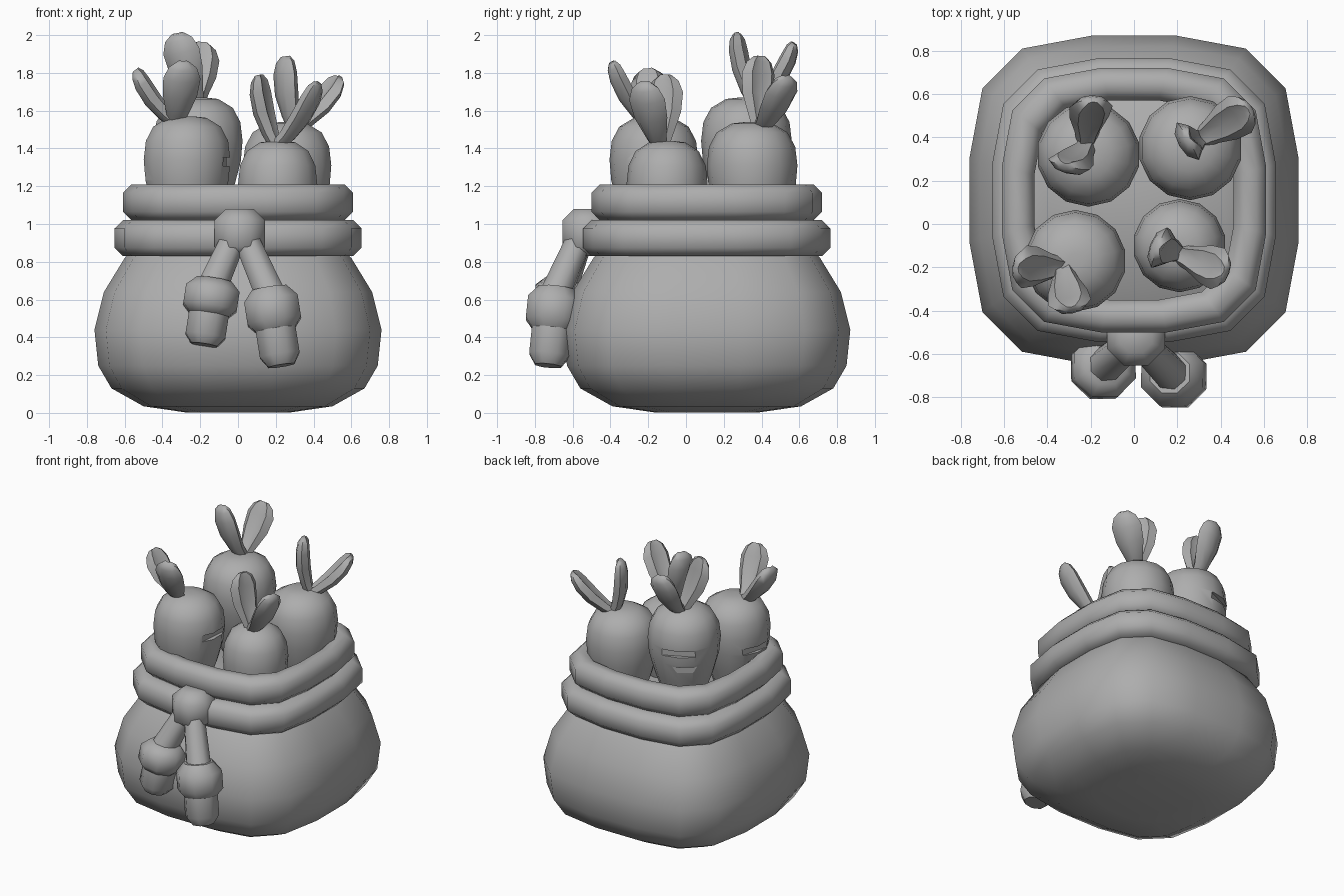
import bpy, bmesh, math
from mathutils import Vector

if "Cube" in bpy.data.objects:
    bpy.data.objects.remove(bpy.data.objects["Cube"])

grey = bpy.data.materials.new("plain_grey")
grey.use_nodes = True
grey.diffuse_color = (0.42, 0.42, 0.42, 1)
grey.node_tree.nodes["Principled BSDF"].inputs["Base Color"].default_value = (0.42, 0.42, 0.42, 1)
BAG_Y = 0.11


def loft(name, rings, loop=False, angle=50):
    """Skin a list of equal-length rings; close the ends, or join last to first."""
    bm = bmesh.new()
    vs = [[bm.verts.new(p) for p in ring] for ring in rings]
    n = len(vs[0])
    pairs = list(zip(vs, vs[1:])) + ([(vs[-1], vs[0])] if loop else [])
    for a, b in pairs:
        for i in range(n):
            j = (i + 1) % n
            bm.faces.new((a[i], a[j], b[j], b[i]))
    if not loop:
        bm.faces.new(vs[0][::-1])
        bm.faces.new(vs[-1])
    bmesh.ops.recalc_face_normals(bm, faces=bm.faces)
    mesh = bpy.data.meshes.new(name)
    bm.to_mesh(mesh)
    bm.free()
    mesh.materials.append(grey)
    ob = bpy.data.objects.new(name, mesh)
    bpy.context.collection.objects.link(ob)
    bpy.ops.object.select_all(action="DESELECT")
    ob.select_set(True)
    bpy.context.view_layer.objects.active = ob
    bpy.ops.object.shade_smooth_by_angle(angle=math.radians(angle))
    return ob


def square_ring(half, z):
    """Rounded square of sixteen points."""
    corner = [(1, -0.25), (1, 0.25), (0.92, 0.68), (0.68, 0.92)]
    pts = []
    for k in range(4):
        for x, y in corner:
            for _ in range(k):
                x, y = -y, x
            pts.append((x * half, y * half + BAG_Y, z))
    return pts


def tube(name, path, radii, sides=8, angle=50):
    """Round rings along a path."""
    path = [Vector(p) for p in path]
    rings = []
    for i, p in enumerate(path):
        d = (path[min(i + 1, len(path) - 1)] - path[max(i - 1, 0)]).normalized()
        u = d.cross((0, 1, 0)).normalized()
        v = d.cross(u)
        turns = [2 * math.pi * (k + 0.5) / sides for k in range(sides)]
        rings.append([p + (u * math.cos(t) + v * math.sin(t)) * radii[i] for t in turns])
    return loft(name, rings, angle=angle)


# Sack body, closed beneath the rolled rim
sack = [(0.28, 0.003), (0.5, 0.035), (0.67, 0.13), (0.74, 0.25), (0.76, 0.44),
        (0.71, 0.64), (0.6, 0.82), (0.5, 0.93)]
loft("sack", [square_ring(h, z) for h, z in sack])


# Two rolled rim bands
def band(name, outer, inner, low, high):
    c = 0.045
    section = [(outer, low + c), (outer, high - c), (outer - c, high), (inner + c, high),
               (inner, high - c), (inner, low + c), (inner + c, low), (outer - c, low)]
    loft(name, [square_ring(h, z) for h, z in section], loop=True, angle=60)


band("lower_rim_band", 0.655, 0.46, 0.83, 1.02)
band("upper_rim_band", 0.61, 0.46, 1.02, 1.21)


# Root vegetables: rounded shoulders tapering down into the sack
def root(name, x, y, top, r):
    profile = [(0.5, -0.68), (0.8, -0.48), (0.96, -0.34), (1, -0.23), (0.95, -0.13),
               (0.78, -0.055), (0.45, -0.008), (0.15, 0)]
    path = [(x, y, top + z) for _, z in profile]
    return tube(name, path, [r * k for k, _ in profile], sides=14)


# Shallow notches cut across a root
def notch(ob, x, y, z, r, degrees):
    a = math.radians(degrees)
    bpy.ops.mesh.primitive_cube_add(size=1, location=(x + math.cos(a) * r, y + math.sin(a) * r, z),
                                    rotation=(0, 0, a))
    cutter = bpy.context.object
    cutter.name = "notch_cutter"
    cutter.scale = (0.07, 0.22, 0.045)
    cutter.hide_render = True
    cutter.hide_set(True)
    cutter.display_type = "WIRE"
    mod = ob.modifiers.new("notch", "BOOLEAN")
    mod.operation = "DIFFERENCE"
    mod.object = cutter
    bpy.context.view_layer.objects.active = ob
    bpy.ops.object.modifier_apply(modifier=mod.name)
    bpy.data.objects.remove(cutter)


# Leaves: flattened, grooved paddles widening toward a rounded tip
def leaf(name, base, tip, wide):
    base, tip = Vector(base), Vector(tip)
    d = (tip - base).normalized()
    w = Vector((wide[0], wide[1], 0))
    w = (w - d * w.dot(d)).normalized()
    t = d.cross(w)
    if t.z < 0:
        t = -t
    stations = [(-0.12, 0.035, 0.03), (0.2, 0.06, 0.04), (0.5, 0.092, 0.047),
                (0.78, 0.1, 0.045), (0.94, 0.075, 0.036), (1.02, 0.035, 0.018)]
    rings = []
    for s, hw, ht in stations:
        c = base.lerp(tip, s) - t * 0.09 * s * (1 - s)
        section = [(1, 0), (0.6, 0.9), (0, 0.55), (-0.6, 0.9), (-1, 0),
                   (-0.6, -0.8), (0, -1), (0.6, -0.8)]
        rings.append([c + w * hw * a + t * ht * b for a, b in section])
    loft(name, rings, angle=60)


roots = {
    "back_right": (-0.21, 0.32, 1.67, 0.24),
    "back_left": (0.26, 0.35, 1.54, 0.24),
    "front_right": (-0.27, -0.17, 1.57, 0.235),
    "front_left": (0.21, -0.1, 1.44, 0.215),
}
notches = {
    "back_right": [(115, 0.26), (125, 0.38)],
    "front_right": [(-5, 0.24), (165, 0.32)],
}
leaves = {
    "back_right": [((-0.22, 0.36, 1.64), (-0.32, 0.27, 2.0), (1, -0.2)),
                   ((-0.22, 0.38, 1.64), (-0.19, 0.57, 1.95), (1, 0.1))],
    "back_left": [((0.3, 0.39, 1.5), (0.25, 0.39, 1.88), (0.5, -0.85)),
                  ((0.3, 0.39, 1.5), (0.53, 0.53, 1.77), (-0.55, 0.8))],
    "front_right": [((-0.33, -0.2, 1.53), (-0.54, -0.2, 1.81), (0.2, 1)),
                    ((-0.33, -0.2, 1.53), (-0.29, -0.39, 1.85), (1, 0.15))],
    "front_left": [((0.2, -0.13, 1.41), (0.11, -0.11, 1.78), (0.4, 1)),
                   ((0.21, -0.14, 1.41), (0.42, -0.22, 1.74), (0.3, 0.9))],
}
for place, (x, y, top, r) in roots.items():
    ob = root(place + "_root", x, y, top, r)
    for degrees, drop in notches.get(place, []):
        notch(ob, x, y, top - drop, r, degrees)
    for i, (base, tip, wide) in enumerate(leaves[place]):
        leaf(f"{place}_leaf_{i + 1}", base, tip, wide)

# Knot on the rim
tube("knot", [(0.01, -0.52, z) for z in (0.83, 0.88, 1.02, 1.08)], [0.09, 0.145, 0.145, 0.08])


# Hanging cords, each with a collar and a blunt end
def tassel(side, start, middle, end):
    start, middle, end = Vector(start), Vector(middle), Vector(end)
    tube(side + "_cord", [start, middle], [0.07, 0.085])
    down = end - middle

    def part(name, steps, radii):
        tube(f"{side}_{name}", [middle + down * s for s in steps], radii)

    part("cord_collar", (-0.08, 0.08, 0.38, 0.54), (0.1, 0.155, 0.155, 0.1))
    part("cord_end", (0.45, 0.85, 1), (0.115, 0.115, 0.075))


tassel("left", (0.03, -0.55, 0.95), (0.17, -0.69, 0.63), (0.23, -0.73, 0.25))
tassel("right", (-0.01, -0.55, 0.95), (-0.13, -0.65, 0.68), (-0.18, -0.69, 0.36))
